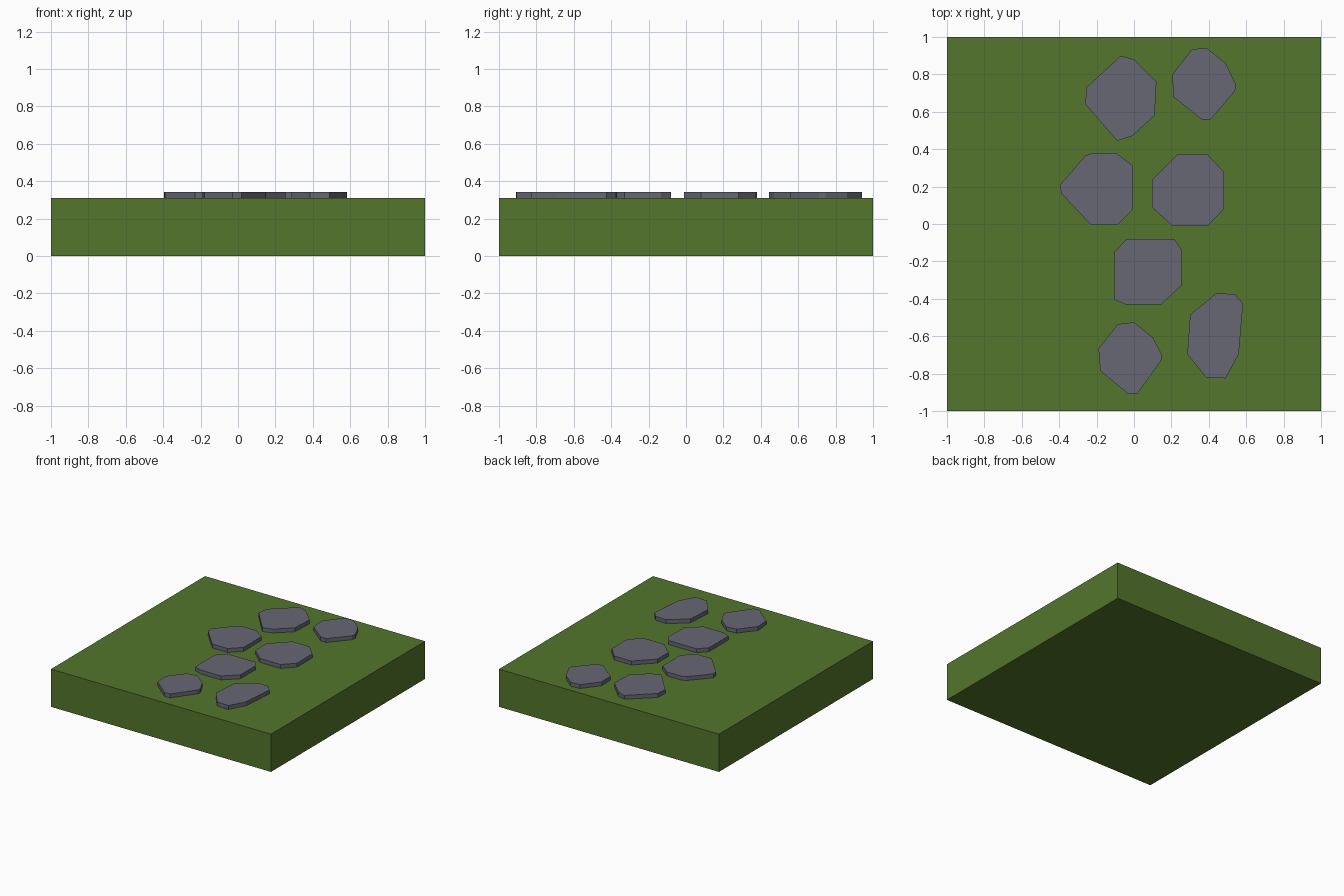
import bpy, bmesh

if "Cube" in bpy.data.objects:
    bpy.data.objects.remove(bpy.data.objects["Cube"])

GROUND_TOP = 0.31
STONE_TOP = 0.342


def material(name, rgb):
    m = bpy.data.materials.new(name)
    m.diffuse_color = (*rgb, 1)
    m.use_nodes = True
    m.node_tree.nodes["Principled BSDF"].inputs["Base Color"].default_value = m.diffuse_color
    return m


grass = material("grass green", (0.087, 0.181, 0.025))
stone = material("slate grey", (0.133, 0.136, 0.172))


def slab(name, outline, z0, z1, mat):
    """Extrude a flat outline from z0 up to z1."""
    bm = bmesh.new()
    face = bm.faces.new([bm.verts.new((x, y, z0)) for x, y in outline])
    top = bmesh.ops.extrude_face_region(bm, geom=[face])["geom"]
    for v in top:
        if isinstance(v, bmesh.types.BMVert):
            v.co.z = z1
    bmesh.ops.recalc_face_normals(bm, faces=bm.faces)
    me = bpy.data.meshes.new(name)
    bm.to_mesh(me)
    bm.free()
    me.materials.append(mat)
    ob = bpy.data.objects.new(name, me)
    bpy.context.collection.objects.link(ob)
    return ob


# grass block
slab("grass_block", [(-1, -1), (1, -1), (1, 1), (-1, 1)], 0, GROUND_TOP, grass)

# irregular stepping stones, slightly sunk into the grass
stones = {
    "back_left": [(-.07, .90), (0, .88), (.12, .76), (.11, .58), (-.01, .47),
                  (-.09, .445), (-.26, .64), (-.255, .73)],
    "back_right": [(.31, .935), (.39, .94), (.49, .86), (.545, .745), (.54, .71),
                   (.41, .56), (.36, .56), (.21, .68), (.205, .80)],
    "middle_left": [(-.395, .21), (-.26, .365), (-.22, .38), (-.095, .38), (-.005, .31),
                    (-.005, .08), (-.09, -.005), (-.23, -.005), (-.39, .165)],
    "middle_right": [(.095, .235), (.235, .375), (.39, .375), (.48, .28), (.48, .08),
                     (.395, -.01), (.205, -.01), (.095, .09)],
    "centre": [(-.105, -.15), (-.04, -.08), (.215, -.08), (.253, -.135), (.253, -.33),
               (.145, -.43), (-.045, -.43), (-.105, -.405)],
    "front_left": [(-.19, -.665), (-.085, -.535), (0, -.525), (.10, -.605), (.15, -.70),
                   (.145, -.73), (.02, -.905), (-.03, -.91), (-.18, -.785)],
    "front_right": [(.30, -.485), (.44, -.37), (.54, -.375), (.583, -.425), (.56, -.695),
                    (.49, -.825), (.385, -.82), (.285, -.695)],
}
for name, outline in stones.items():
    slab("stepping_stone_" + name, outline, GROUND_TOP - 0.005, STONE_TOP, stone)
